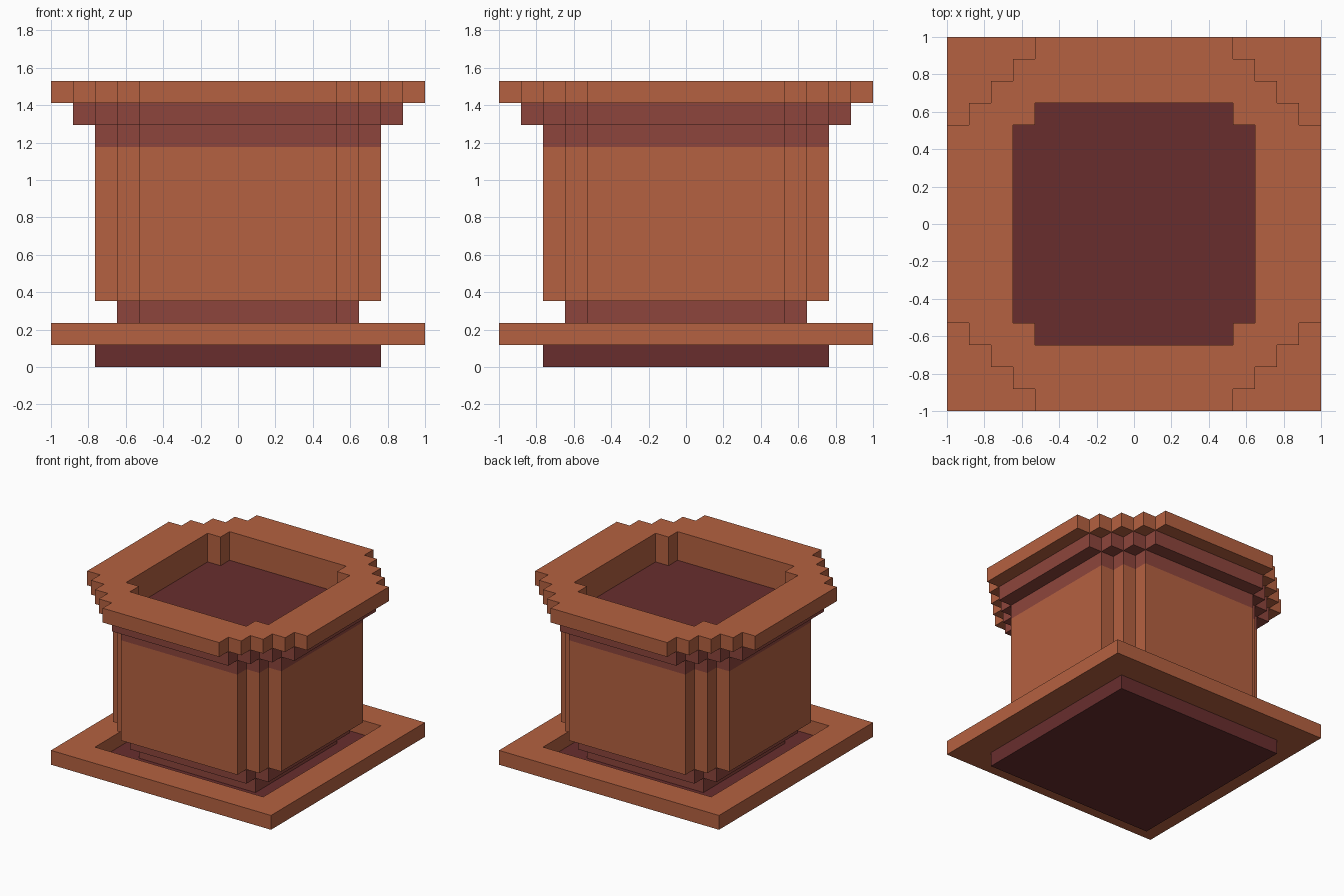
import bpy, bmesh, math
from mathutils import Vector

if "Cube" in bpy.data.objects:
    bpy.data.objects.remove(bpy.data.objects["Cube"])

U = 2 / 17  # one block


def material(name, color):
    m = bpy.data.materials.new(name)
    m.diffuse_color = (*color, 1)
    m.use_nodes = True
    m.node_tree.nodes["Principled BSDF"].inputs["Base Color"].default_value = m.diffuse_color
    return m


ORANGE = material("terracotta", (0.462, 0.120, 0.052))
RED = material("shaded clay", (0.266, 0.060, 0.045))
DARK = material("dark soil", (0.138, 0.027, 0.027))

cells = {}  # block position -> part name


def fill(part, half, z0, z1, square=False):
    """Fill layers z0..z1 with a square or a square with stepped corners."""
    r = int(half)
    for x in range(-r, r + 1):
        for y in range(-r, r + 1):
            if square or abs(x) + abs(y) < half + 4.5:
                for z in range(z0, z1):
                    cells[x, y, z] = part


def carve(half, z0, z1, square=False):
    fill(None, half, z0, z1, square)


# saucer: dark foot and a raised square rim
fill("saucer_foot", 6.5, 0, 1, True)
fill("saucer_rim", 8.5, 1, 2, True)
carve(6.5, 1, 2, True)
# pot: narrow stepped foot, straight body, shaded band, flared lip
fill("pot_foot", 4.5, 1, 2, True)
fill("pot_foot", 5.5, 2, 3)
fill("pot_body", 6.5, 3, 10)
fill("pot_band", 6.5, 10, 11)
fill("pot_band", 7.5, 11, 12)
fill("pot_lip", 6.5, 11, 12)
fill("pot_lip", 8.5, 12, 13)
# opening and soil
carve(5.5, 11, 13)
fill("soil", 5.5, 10, 11)

PARTS = {"saucer_foot": DARK, "saucer_rim": ORANGE, "pot_foot": RED,
         "pot_body": ORANGE, "pot_band": RED, "pot_lip": ORANGE, "soil": DARK}


def build(part, mat):
    """Skin the exposed sides of a part's blocks and merge flat areas."""
    bm = bmesh.new()
    for c in [c for c, p in cells.items() if p == part]:
        for axis in range(3):
            for sign in (-1, 1):
                n = Vector((0, 0, 0))
                n[axis] = sign
                if cells.get(tuple(int(a + b) for a, b in zip(c, n))):
                    continue
                u = Vector((0, 0, 0))
                u[(axis + 1) % 3] = 0.5
                v = n.cross(u)
                mid = Vector(c) + Vector((0, 0, 0.5)) + n * 0.5
                quad = (mid - u - v, mid + u - v, mid + u + v, mid - u + v)
                bm.faces.new([bm.verts.new(q * U) for q in quad])
    bmesh.ops.remove_doubles(bm, verts=bm.verts, dist=1e-4)
    bmesh.ops.dissolve_limit(bm, angle_limit=math.radians(1),
                             verts=bm.verts, edges=bm.edges)
    me = bpy.data.meshes.new(part)
    bm.to_mesh(me)
    bm.free()
    me.materials.append(mat)
    bpy.context.collection.objects.link(bpy.data.objects.new(part, me))


for part, mat in PARTS.items():
    build(part, mat)
